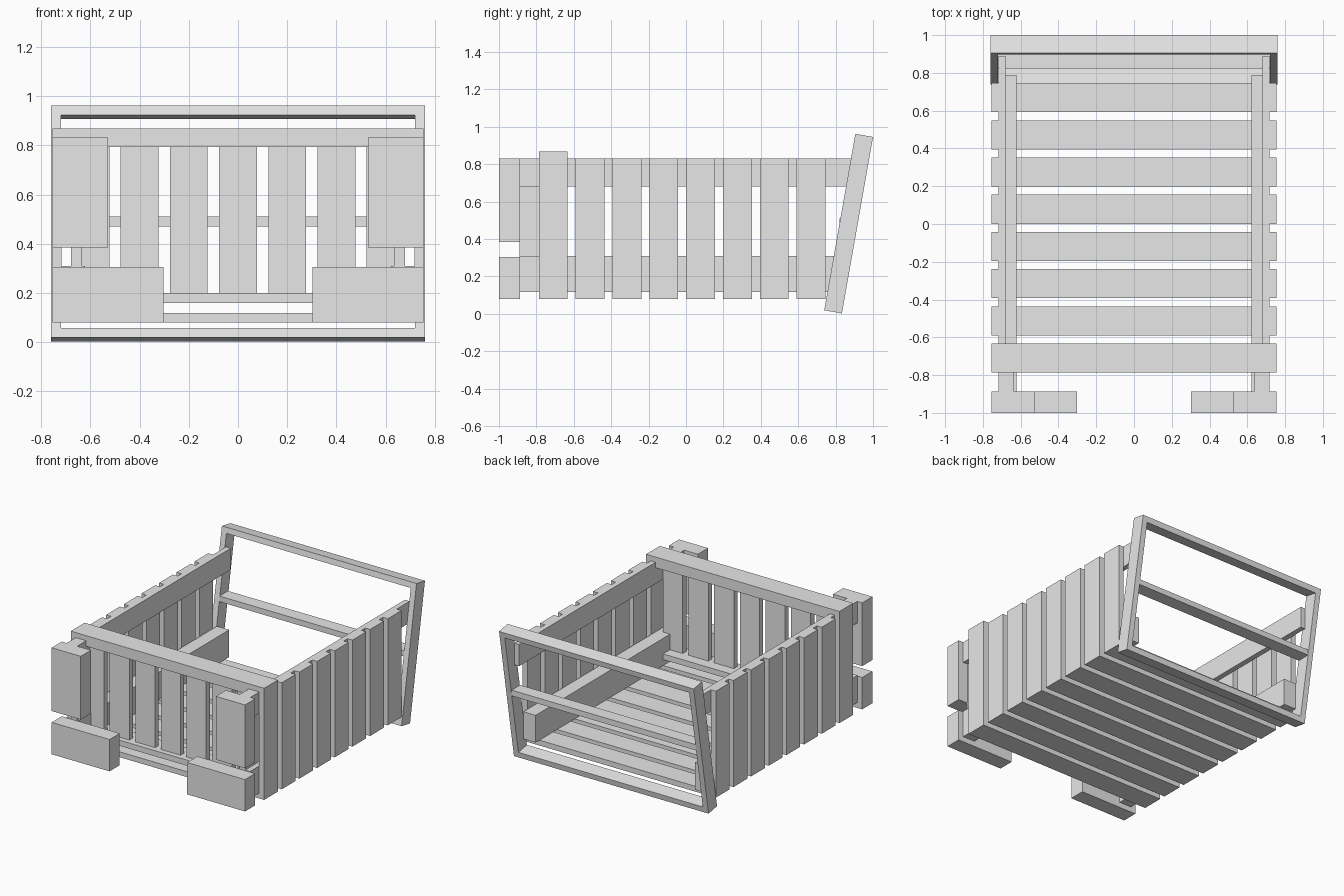
import bpy
import math
from mathutils import Matrix, Vector

cube = bpy.data.objects.get("Cube")
if cube:
    bpy.data.objects.remove(cube, do_unlink=True)

grey = bpy.data.materials.new("plain grey")
grey.use_nodes = True
grey.diffuse_color = (0.8, 0.8, 0.8, 1)
grey.node_tree.nodes["Principled BSDF"].inputs["Base Color"].default_value = (0.8, 0.8, 0.8, 1)


def box(name, x, y, z, matrix=None):
    """Box between (low, high) limits on each axis, optionally placed by a matrix."""
    corners = [Vector((a, b, c)) for a in x for b in y for c in z]
    if matrix:
        corners = [matrix @ v for v in corners]
    faces = [(0, 1, 3, 2), (4, 6, 7, 5), (0, 4, 5, 1),
             (2, 3, 7, 6), (0, 2, 6, 4), (1, 5, 7, 3)]
    mesh = bpy.data.meshes.new(name)
    mesh.from_pydata(corners, [], faces)
    mesh.materials.append(grey)
    obj = bpy.data.objects.new(name, mesh)
    bpy.context.collection.objects.link(obj)
    return obj


def pair(name, x, y, z, matrix=None):
    """The same box on the left (+x) and right (-x) sides."""
    box("left_" + name, x, y, z, matrix)
    box("right_" + name, (-x[1], -x[0]), y, z, matrix)


OUT = 0.755      # outer half width of the crate
WALL = 0.717     # inner half width of the side slats
HALF = 0.077     # half width of one slat

# Floor and side slats
for i in range(8):
    c = -0.71 + i * 0.197
    y = (c - HALF, c + HALF)
    box(f"floor_slat_{i + 1}", (-OUT, OUT), y, (0.08, 0.118))
    pair(f"side_slat_{i + 1}", (WALL, OUT), y, (0.118, 0.832))

# Long rails inside the side slats
pair("upper_rail", (0.68, WALL), (-0.89, 0.89), (0.68, 0.832))
pair("lower_rail", (0.622, WALL), (-0.89, 0.79), (0.118, 0.31))

# Front panel: top cap, bottom rail and upright slats
front = (-0.787, -0.633)
box("front_cap", (-OUT, OUT), front, (0.793, 0.868))
box("front_bottom_rail", (-0.622, 0.622), front, (0.16, 0.20))
for i in range(7):
    c = (i - 3) * 0.2
    box(f"front_slat_{i + 1}", (c - HALF, c + HALF), (-0.75, -0.71), (0.20, 0.793))

# Corner posts with upper blocks and feet
pair("front_post", (0.635, 0.68), (-0.89, -0.75), (0.31, 0.832))
pair("upper_block", (0.528, OUT), (-1.0, -0.887), (0.385, 0.832))
pair("foot_block", (0.303, OUT), (-1.0, -0.887), (0.08, 0.305))

# Leaning back frame with a level middle bar
lean = Matrix.Translation((0, 0.8695, 0.4825)) @ Matrix.Rotation(math.radians(-10), 4, "X")
deep = (-0.048, 0.048)
tall = 0.479
pair("frame_side", (0.72, 0.76), deep, (-tall, tall), lean)
box("frame_top", (-0.72, 0.72), deep, (tall - 0.04, tall), lean)
box("frame_bottom", (-0.72, 0.72), deep, (-tall, 0.04 - tall), lean)
box("frame_middle", (-0.72, 0.72), (0.822, 0.917), (0.47, 0.51))
